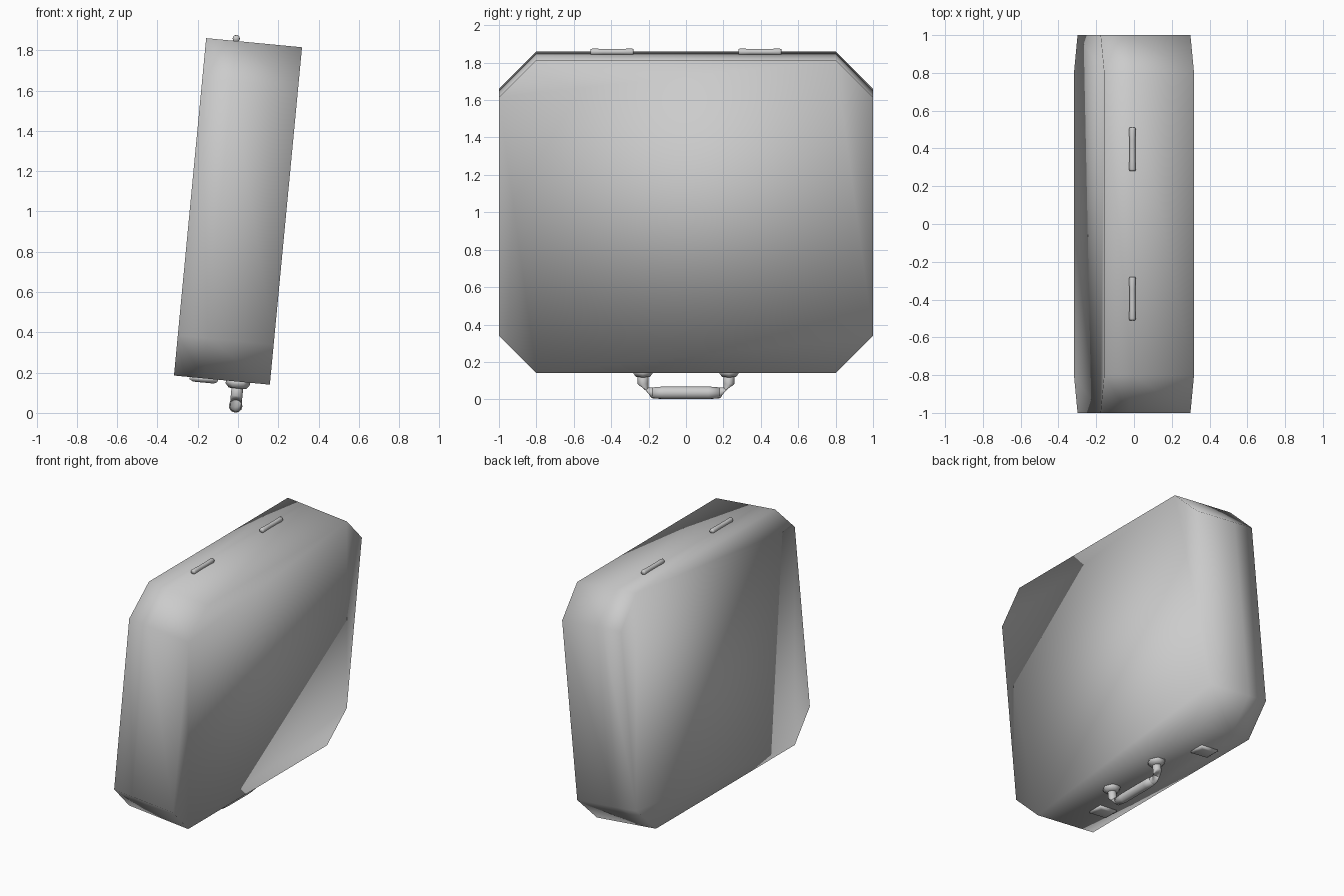
import bpy, bmesh, math
from mathutils import Matrix, Vector

if "Cube" in bpy.data.objects:
    bpy.data.objects.remove(bpy.data.objects["Cube"])

GREY = (0.6, 0.6, 0.6, 1)
mat = bpy.data.materials.new("plain grey")
mat.use_nodes = True
mat.diffuse_color = GREY
mat.node_tree.nodes["Principled BSDF"].inputs["Base Color"].default_value = GREY

# The case leans over about the y axis
TILT = Matrix.Translation((0, 0, 1)) @ Matrix.Rotation(math.radians(5.45), 4, 'Y')
HALF_X, HALF_Z, CUT = 0.239, 0.841, 0.2
SEAM_X, HANDLE_X = -0.09, 0.08


def finish(name, bm, smooth=True):
    bmesh.ops.recalc_face_normals(bm, faces=bm.faces)
    for f in bm.faces:
        f.smooth = smooth
    mesh = bpy.data.meshes.new(name)
    bm.to_mesh(mesh)
    bm.free()
    mesh.materials.append(mat)
    obj = bpy.data.objects.new(name, mesh)
    bpy.context.collection.objects.link(obj)
    obj.matrix_world = TILT
    return obj


def loft(bm, rings):
    """Skin a list of equal-sized rings and cap both ends."""
    loops = [[bm.verts.new(p) for p in ring] for ring in rings]
    n = len(loops[0])
    for a, b in zip(loops, loops[1:]):
        for i in range(n):
            j = (i + 1) % n
            bm.faces.new((a[i], a[j], b[j], b[i]))
    bm.faces.new(loops[0])
    bm.faces.new(loops[-1])


def circle(center, u, v, radius, sides):
    c = Vector(center)
    return [c + radius * (math.cos(t) * Vector(u) + math.sin(t) * Vector(v))
            for t in (math.tau * i / sides for i in range(sides))]


# Case body: octagonal shell with an edge loop at the lid seam
outline = []
for sy, sz in ((1, 1), (-1, 1), (-1, -1), (1, -1)):
    pair = [(sy, sz * (HALF_Z - CUT)), (sy * (1 - CUT), sz * HALF_Z)]
    outline += pair if sy * sz > 0 else pair[::-1]
bm = bmesh.new()
loft(bm, [[(x, y, z) for y, z in outline] for x in (-HALF_X, SEAM_X, HALF_X)])
finish("case_body", bm)

# Handle: bent tube with a thicker grip
bend, leg_y, bar_z = 0.05, 0.23, -0.962
side = [(leg_y, -0.85, 0)]
for i in range(5):
    a = math.pi / 2 * i / 4
    side.append((leg_y - bend + bend * math.cos(a), bar_z + bend - bend * math.sin(a), a))
path = side + [(-y, z, math.pi - a) for y, z, a in reversed(side)]
bm = bmesh.new()
loft(bm, [circle((HANDLE_X, y, z), (1, 0, 0), (0, math.cos(a), math.sin(a)), 0.029, 12)
          for y, z, a in path])
grip = [(-0.18, 0.029), (-0.12, 0.034), (0.12, 0.034), (0.18, 0.029)]
loft(bm, [circle((HANDLE_X, y, bar_z), (1, 0, 0), (0, 0, 1), r, 12) for y, r in grip])
finish("handle", bm)

for label, s in (("front", -1), ("back", 1)):
    # Handle mounts
    bm = bmesh.new()
    loft(bm, [circle((HANDLE_X, s * leg_y, z), (1, 0, 0), (0, 1, 0), r, 6)
              for z, r in ((-0.835, 0.06), (-0.855, 0.06), (-0.875, 0.042))])
    finish(label + "_handle_mount", bm)

    # Latches straddling the seam
    bm = bmesh.new()
    loft(bm, [[(SEAM_X + dx * k, s * 0.52 + dy * k, z)
               for dx, dy in ((-0.07, -0.055), (0.07, -0.055), (0.07, 0.055), (-0.07, 0.055))]
              for z, k in ((-0.835, 1), (-0.852, 1), (-0.862, 0.75))])
    finish(label + "_latch", bm)

    # Hinge barrels on the opposite edge
    bm = bmesh.new()
    loft(bm, [circle((SEAM_X, s * 0.395 + dy, 0.853), (1, 0, 0), (0, 0, 1), r, 12)
              for dy, r in ((-0.115, 0.015), (-0.105, 0.018), (-0.05, 0.016),
                            (0.05, 0.016), (0.105, 0.018), (0.115, 0.015))])
    finish(label + "_hinge", bm)
